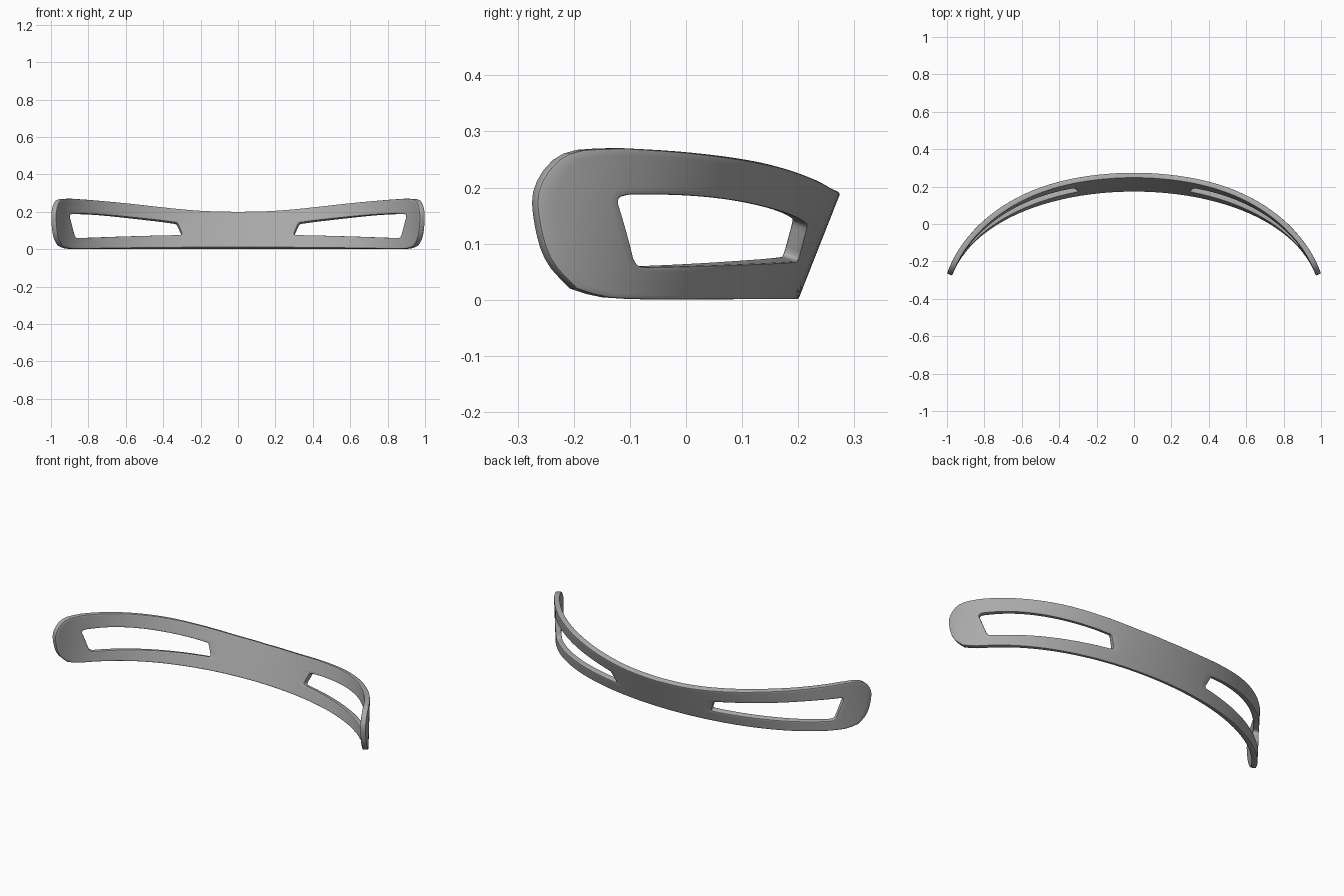
import bpy, bmesh, math
from mathutils import Vector

cube = bpy.data.objects.get("Cube")
if cube:
    bpy.data.objects.remove(cube, do_unlink=True)


def resample(points, count):
    """Smooth curve through the points, cut into equal lengths (last point left out)."""
    pts = [Vector(p) for p in points]
    pts = [pts[0] * 2 - pts[1]] + pts + [pts[-1] * 2 - pts[-2]]
    dense = []
    for a, b, c, d in zip(pts, pts[1:], pts[2:], pts[3:]):
        for i in range(20):
            t = i / 20
            dense.append(0.5 * (2 * b + (c - a) * t + (2 * a - 5 * b + 4 * c - d) * t**2
                                + (3 * b - a - 3 * c + d) * t**3))
    dense.append(pts[-2])
    lengths = [0.0]
    for p, q in zip(dense, dense[1:]):
        lengths.append(lengths[-1] + (q - p).length)
    result, j = [], 0
    for i in range(count):
        target = lengths[-1] * i / count
        while lengths[j + 1] < target:
            j += 1
        t = (target - lengths[j]) / (lengths[j + 1] - lengths[j])
        result.append(dense[j].lerp(dense[j + 1], t))
    return result


def loop(sides, counts):
    return [p for side, n in zip(sides, counts) for p in resample(side, n)]


def bend(p):
    """Wrap a flat (x, z) point on the leaning, arched outer face."""
    x, z = p
    arch = 0.275 - 0.71 * (1 - math.sqrt(1 - (x / 1.03) ** 2))
    lean = 0.075 * (1 - x * x) * (1 - z / 0.19)
    return Vector((x, arch - lean, z))


# Matching sides: bottom, corner, end, corner, top, corner, middle, corner
counts = (28, 5, 12, 5, 28, 4, 6, 4)
rim = loop((
    ((0, 0), (0.4, 0), (0.86, 0)),
    ((0.86, 0), (0.93, 0.004), (0.967, 0.02)),
    ((0.967, 0.02), (0.985, 0.055), (0.995, 0.1), (1, 0.175), (0.995, 0.22), (0.985, 0.249)),
    ((0.985, 0.249), (0.967, 0.266), (0.92, 0.27)),
    ((0.92, 0.27), (0.8, 0.26), (0.6, 0.239), (0.4, 0.215), (0.2, 0.196), (0, 0.19)),
    ((0, 0.19), (0, 0.16)),
    ((0, 0.16), (0, 0.03)),
    ((0, 0.03), (0, 0)),
), counts)
opening = loop((
    ((0.32, 0.067), (0.6, 0.063), (0.87, 0.058)),
    ((0.87, 0.058), (0.886, 0.061), (0.895, 0.074)),
    ((0.895, 0.074), (0.922, 0.17)),
    ((0.922, 0.17), (0.921, 0.182), (0.908, 0.187)),
    ((0.908, 0.187), (0.82, 0.186), (0.69, 0.176), (0.45, 0.149), (0.343, 0.135)),
    ((0.343, 0.135), (0.332, 0.132), (0.326, 0.125)),
    ((0.326, 0.125), (0.304, 0.077)),
    ((0.304, 0.077), (0.307, 0.069), (0.32, 0.067)),
), counts)

# Half of the band, lofted from the rim to the opening
steps = 7
bm = bmesh.new()
rings = [[bm.verts.new(bend(a.lerp(b, k / steps))) for a, b in zip(rim, opening)]
         for k in range(steps + 1)]
for outer, inner in zip(rings, rings[1:]):
    for i in range(len(outer)):
        j = (i + 1) % len(outer)
        bm.faces.new((outer[i], inner[i], inner[j], outer[j]))
mesh = bpy.data.meshes.new("curved_band")
bm.to_mesh(mesh)
bm.free()

band = bpy.data.objects.new("curved_band", mesh)
bpy.context.collection.objects.link(band)

# Colour
grey = bpy.data.materials.new("plain_grey")
grey.use_nodes = True
colour = (0.4, 0.4, 0.4, 1)
grey.diffuse_color = colour
grey.node_tree.nodes["Principled BSDF"].inputs["Base Color"].default_value = colour
mesh.materials.append(grey)

# Other half, wall thickness and softened edges
mirror = band.modifiers.new("mirror", "MIRROR")
mirror.use_clip = True
thick = band.modifiers.new("thickness", "SOLIDIFY")
thick.thickness = 0.03
thick.offset = -1
thick.use_even_offset = True
soft = band.modifiers.new("soft_edges", "BEVEL")
soft.width = 0.004
soft.segments = 2
soft.limit_method = "ANGLE"
soft.angle_limit = math.radians(50)

bpy.ops.object.select_all(action="DESELECT")
band.select_set(True)
bpy.context.view_layer.objects.active = band
bpy.ops.object.convert(target="MESH")
bpy.ops.object.shade_smooth_by_angle(angle=math.radians(40))
